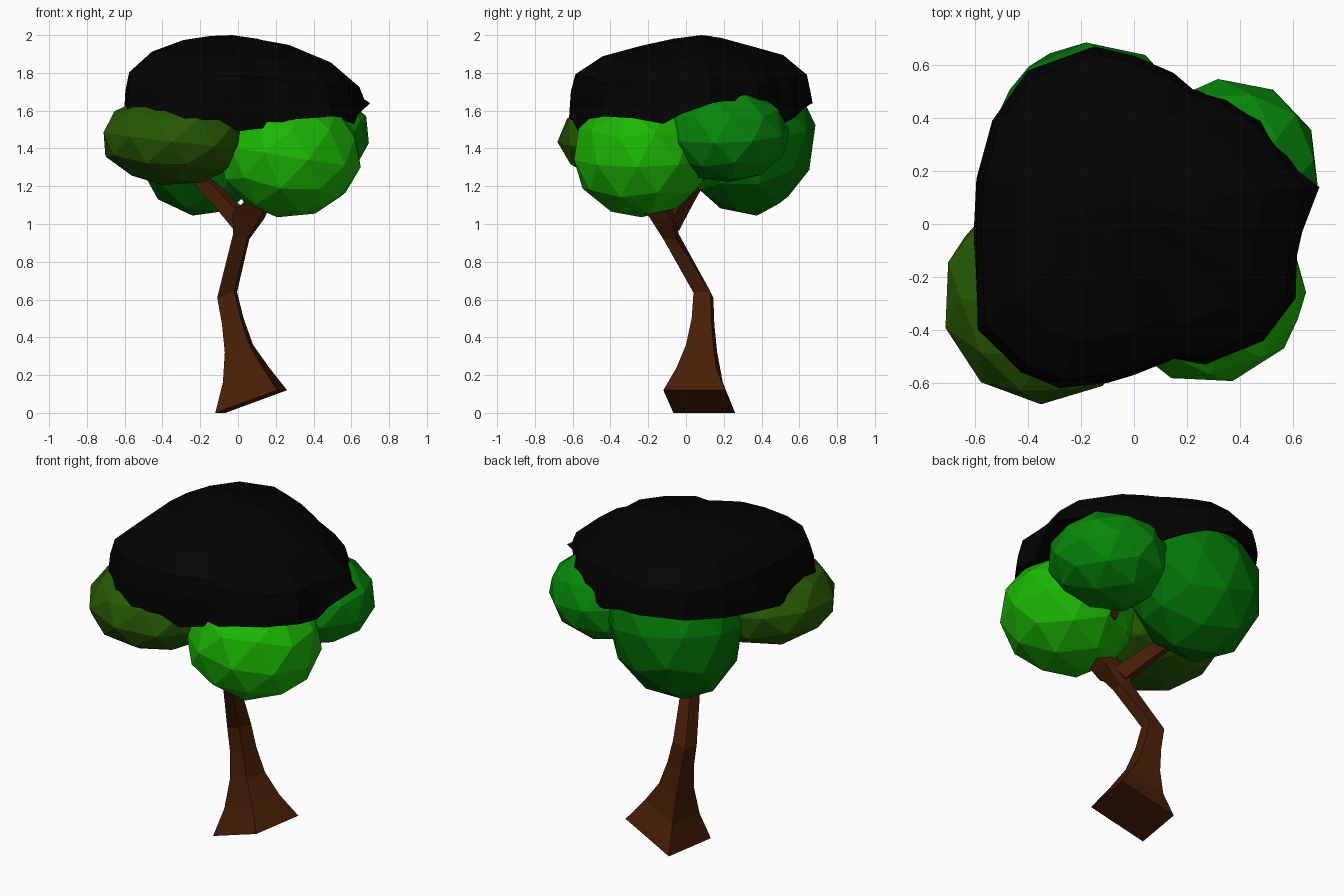
import bpy, bmesh, random
from mathutils import Vector, Matrix, Euler

if "Cube" in bpy.data.objects:
    bpy.data.objects.remove(bpy.data.objects["Cube"])

random.seed(4)


def material(name, rgb):
    m = bpy.data.materials.new(name)
    m.diffuse_color = (*rgb, 1)
    m.use_nodes = True
    m.node_tree.nodes["Principled BSDF"].inputs["Base Color"].default_value = m.diffuse_color
    return m


bark = material("brown bark", (0.065, 0.013, 0.002))
olive = material("olive leaf", (0.02, 0.1, 0.001))
bright = material("bright leaf", (0.011, 0.48, 0.001))
medium = material("medium leaf", (0.002, 0.25, 0.003))
deep = material("deep leaf", (0.001, 0.18, 0.002))
black = material("black cap", (0.001, 0.001, 0.001))


def finish(bm, name, mat):
    bmesh.ops.recalc_face_normals(bm, faces=bm.faces[:])
    me = bpy.data.meshes.new(name)
    bm.to_mesh(me)
    bm.free()
    me.materials.append(mat)
    ob = bpy.data.objects.new(name, me)
    bpy.context.collection.objects.link(ob)
    return ob


def bridge(bm, rings):
    for a, b in zip(rings, rings[1:]):
        n = len(a)
        for i in range(n):
            j = (i + 1) % n
            bm.faces.new((a[i], a[j], b[j], b[i]))


# Trunk: skewed square sections (x0, x1, y0, y1, z on the left, z on the right)
sections = [
    (-0.12, 0.26, -0.12, 0.26, 0.00, 0.12),
    (-0.08, 0.165, -0.05, 0.195, 0.16, 0.24),
    (-0.07, 0.08, 0.00, 0.165, 0.32, 0.36),
    (-0.085, 0.03, 0.03, 0.15, 0.47, 0.50),
    (-0.11, -0.005, 0.04, 0.145, 0.61, 0.64),
    (-0.025, 0.06, -0.12, -0.04, 0.95, 0.92),
    (-0.03, 0.14, -0.19, -0.05, 1.05, 1.03),
    (0.06, 0.18, -0.26, -0.14, 1.15, 1.12),
]
bm = bmesh.new()
rings = []
for x0, x1, y0, y1, zl, zr in sections:
    d = 0.14 * (x1 - x0)
    corners = [(x0, y0 + d, zl), (x1 - d, y0, zr), (x1, y1 - d, zr), (x0 + d, y1, zl)]
    rings.append([bm.verts.new(c) for c in corners])
bridge(bm, rings)
bm.faces.new(rings[0])
bm.faces.new(rings[-1])
finish(bm, "trunk", bark)


# Branches: tapered four-sided limbs along a path
def branch(name, path, r0, r1):
    bm = bmesh.new()
    rings = []
    pts = [Vector(p) for p in path]
    for k, p in enumerate(pts):
        t = (pts[min(k + 1, len(pts) - 1)] - pts[max(k - 1, 0)]).normalized()
        u = t.cross(Vector((0, 0, 1))).normalized()
        v = u.cross(t)
        r = r0 + (r1 - r0) * k / (len(pts) - 1)
        rings.append([bm.verts.new(p + r * (a * u + b * v))
                      for a, b in ((1, 1), (-1, 1), (-1, -1), (1, -1))])
    bridge(bm, rings)
    bm.faces.new(rings[0])
    bm.faces.new(rings[-1])
    finish(bm, name, bark)


branch("left_branch", [(0.03, -0.09, 1.0), (-0.09, -0.01, 1.13), (-0.23, 0.08, 1.27)], 0.045, 0.03)
branch("back_branch", [(0.2, -0.1, 1.2), (0.22, 0.08, 1.25), (0.24, 0.18, 1.36)], 0.025, 0.02)


# Foliage: faceted ellipsoids, optionally deeper below and leaning sideways
def blob(name, centre, radii, turn, mat, below=1.0, lean=0.0):
    bm = bmesh.new()
    bmesh.ops.create_icosphere(bm, subdivisions=2, radius=1.03)
    bm.transform(Matrix.Diagonal((*radii, 1)) @ Euler((0.15, 0.1, turn)).to_matrix().to_4x4())
    for v in bm.verts:
        if v.co.z < 0:
            v.co.z *= below
        v.co.x += lean * v.co.z
    bm.transform(Matrix.Translation(centre))
    finish(bm, name, mat)


blob("front_left_leaves", (-0.335, -0.28, 1.45), (0.385, 0.39, 0.24), 0.6, olive)
blob("front_right_leaves", (0.275, -0.24, 1.36), (0.37, 0.355, 0.32), 0.9, bright)
blob("back_right_leaves", (0.355, 0.215, 1.475), (0.34, 0.325, 0.25), 0.75, medium)
blob("back_left_leaves", (-0.155, 0.325, 1.47), (0.37, 0.355, 0.35), 0.1, deep, 1.2, 0.1)

# Black cap: lumpy dome lofted from its outline (x, y, rim height)
outline = [
    (-0.15, 0.67, 1.64), (0.0, 0.635, 1.62), (0.15, 0.57, 1.56), (0.22, 0.51, 1.53),
    (0.35, 0.47, 1.60), (0.48, 0.39, 1.65), (0.62, 0.20, 1.65), (0.70, 0.14, 1.64),
    (0.635, -0.03, 1.58), (0.615, -0.12, 1.53), (0.61, -0.28, 1.56), (0.49, -0.44, 1.57),
    (0.27, -0.53, 1.55), (0.15, -0.51, 1.51), (0.0, -0.57, 1.49), (-0.10, -0.60, 1.55),
    (-0.28, -0.62, 1.55), (-0.43, -0.56, 1.57), (-0.59, -0.40, 1.60), (-0.605, -0.03, 1.55),
    (-0.595, 0.17, 1.59), (-0.535, 0.39, 1.62), (-0.40, 0.58, 1.64),
]
bm = bmesh.new()
rings = [[bm.verts.new((x * 0.8, y * 0.8, z + 0.04)) for x, y, z in outline],
         [bm.verts.new((x, y, z)) for x, y, z in outline]]
for f, h in ((0.985, 1.69), (0.95, 1.785), (0.74, 1.905), (0.45, 1.97), (0.2, 1.993)):
    ring = []
    for x, y, z in outline:
        g = f * (0.97 if x > 0.65 else 1)
        tilt = (0.09 if x > 0 else 0.03) * x * f + 0.13 * max(0, -y) * min(f, 1 - f)
        tilt += 0.1 * max(0, y) * min(f, 1 - f)
        zz = max(z + 0.02, h - tilt + random.uniform(-0.006, 0.006))
        ring.append(bm.verts.new((x * g - 0.03 * (1 - f), y * g + 0.07 * (1 - f), min(2.0, zz))))
    rings.append(ring)
bridge(bm, rings)
top = bm.verts.new((-0.03, 0.08, 2.0))
last = rings[-1]
for i in range(len(last)):
    bm.faces.new((last[i], last[(i + 1) % len(last)], top))
finish(bm, "top_cap", black)
